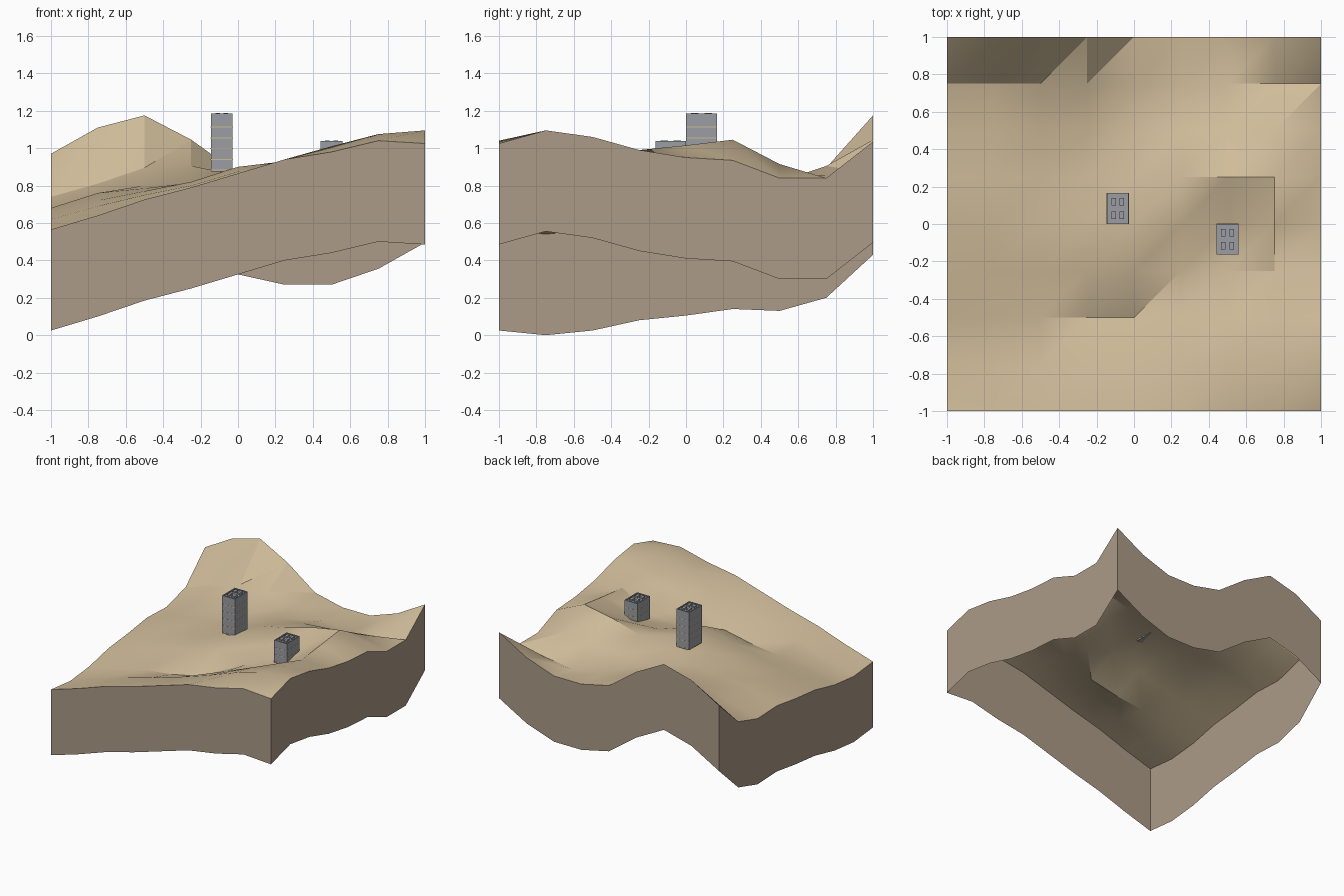
import bpy
import bmesh
import math

old = bpy.data.objects.get("Cube")
if old:
    bpy.data.objects.remove(old)


def linear(c):
    c /= 255
    return c / 12.92 if c <= 0.04045 else ((c + 0.055) / 1.055) ** 2.4


def material(name, *rgb):
    mat = bpy.data.materials.new(name)
    mat.use_nodes = True
    colour = [linear(c) for c in rgb] + [1.0]
    mat.diffuse_color = colour
    shader = mat.node_tree.nodes["Principled BSDF"]
    shader.inputs["Base Color"].default_value = colour
    shader.inputs["Roughness"].default_value = 0.9
    return mat


sand = material("sand", 208, 188, 154)
earth = material("earth brown", 172, 155, 135)
concrete = material("concrete grey", 155, 158, 163)
trim = material("pale window trim", 206, 188, 146)


def finish(bm, name, materials):
    mesh = bpy.data.meshes.new(name)
    bm.to_mesh(mesh)
    bm.free()
    for mat in materials:
        mesh.materials.append(mat)
    obj = bpy.data.objects.new(name, mesh)
    bpy.context.collection.objects.link(obj)
    return obj


# Terrain: a height grid in hundredths, rows from front to back
heights = [
    (56.5, 64, 72.5, 79, 86.5, 94, 98, 104, 102.5),
    (54, 62, 70, 77, 84, 92, 101, 107.5, 109.5),
    (56.5, 62, 67, 70, 75, 86, 96, 103, 106),
    (62, 69, 75, 80, 87.5, 82, 83, 99, 99),
    (64.5, 72, 77, 82, 90, 88, 89, 101.5, 95),
    (68, 76, 78.5, 81.5, 88, 93, 100, 104.5, 93.5),
    (67, 74, 80, 82, 84, 87, 89, 91.5, 84),
    (74, 81, 89.5, 90.5, 85.5, 80, 77, 80, 84),
    (97, 111, 117.5, 104.5, 86.5, 81, 81, 89.5, 103.5),
]
step = 0.25
skirt_depth = 0.54

bm = bmesh.new()
grid = [[bm.verts.new((i * step - 1, j * step - 1, h / 100))
         for i, h in enumerate(row)] for j, row in enumerate(heights)]
for near, far in zip(grid, grid[1:]):
    for i in range(len(near) - 1):
        a, b, c, d = near[i], near[i + 1], far[i + 1], far[i]
        bm.faces.new((a, b, c))
        bm.faces.new((a, c, d))

# Skirt: the rim pulled straight down, open underneath
rim = [e for e in bm.edges if e.is_boundary]
result = bmesh.ops.extrude_edge_only(bm, edges=rim)["geom"]
lowered = [g for g in result if isinstance(g, bmesh.types.BMVert)]
bmesh.ops.translate(bm, verts=lowered, vec=(0, 0, -skirt_depth))
bm.normal_update()
for face in bm.faces:
    if abs(face.normal.z) < 0.01:
        face.material_index = 1
        centre = face.calc_center_median()
        if face.normal.x * centre.x + face.normal.y * centre.y < 0:
            face.normal_flip()
terrain = finish(bm, "terrain_block", [sand, earth])
bpy.ops.object.select_all(action="DESELECT")
terrain.select_set(True)
bpy.context.view_layer.objects.active = terrain
bpy.ops.object.shade_smooth_by_angle(angle=math.radians(27))


def add_box(bm, low, high, index=0):
    verts = bmesh.ops.create_cube(bm, size=1)["verts"]
    for v in verts:
        v.co = [lo + (c + 0.5) * (hi - lo) for c, lo, hi in zip(v.co, low, high)]
    for face in {f for v in verts for f in v.link_faces}:
        face.material_index = index


def tower(name, x, y, bottom, top, floors):
    """Plain concrete block with window ledges and a low parapet."""
    half_x, half_y = 0.058, 0.082
    wall = 0.008
    ledge = 0.001
    roof = top - wall
    bm = bmesh.new()
    add_box(bm, (x - half_x, y - half_y, bottom), (x + half_x, y + half_y, roof))
    # Thin ledge around each floor
    for n in range(floors):
        z = bottom + 0.005 + n * 0.0575
        add_box(bm, (x - half_x - ledge, y - half_y - ledge, z),
                (x + half_x + ledge, y + half_y + ledge, z + 0.005), 1)
    for s in (-1, 1):
        # Parapet walls
        xs = sorted((x + s * half_x, x + s * (half_x - wall)))
        ys = sorted((y + s * half_y, y + s * (half_y - wall)))
        add_box(bm, (xs[0], y - half_y, roof), (xs[1], y + half_y, top))
        add_box(bm, (x - half_x + wall, ys[0], roof), (x + half_x - wall, ys[1], top))
        # Roof units
        for t in (-1, 1):
            cx, cy = x + s * 0.022, y + t * 0.035
            add_box(bm, (cx - 0.012, cy - 0.02, roof), (cx + 0.012, cy + 0.02, top + 0.004))
    return finish(bm, name, [concrete, trim])


tower("tall_tower", -0.087, 0.083, 0.875, 1.185, 5)
tower("short_tower", 0.5, -0.081, 0.855, 1.038, 3)
